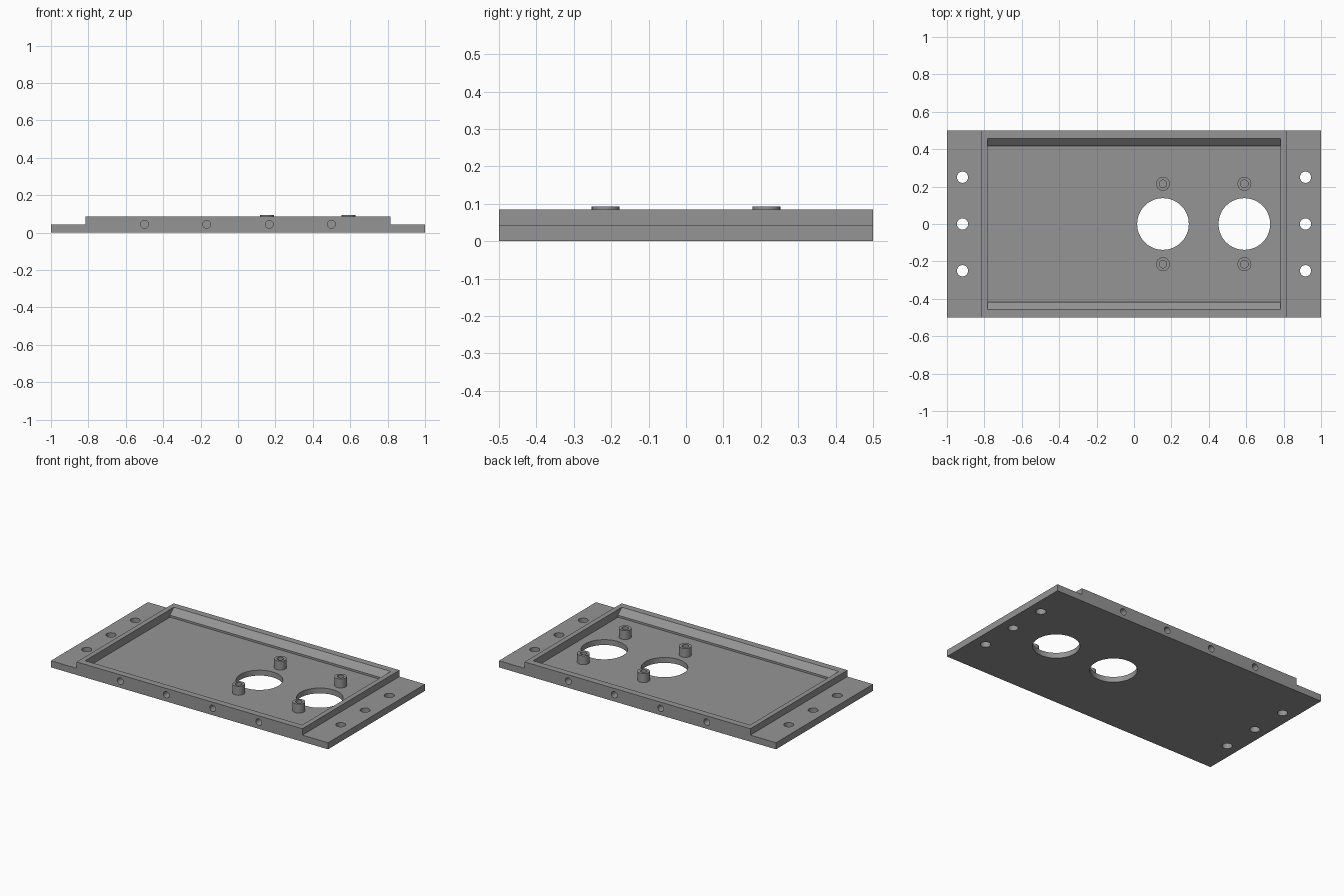
import bpy
import bmesh
import math
from mathutils import Matrix

if "Cube" in bpy.data.objects:
    bpy.data.objects.remove(bpy.data.objects["Cube"])

grey = bpy.data.materials.new("mid grey")
grey.diffuse_color = (0.3, 0.3, 0.3, 1)
grey.use_nodes = True
grey.node_tree.nodes["Principled BSDF"].inputs["Base Color"].default_value = grey.diffuse_color

FLOOR, RIM, FLANGE, BOSS_TOP = 0.035, 0.085, 0.043, 0.093
PORTS = (0.155, 0.59)
BOSS_Y = 0.215


def make_object(name, bm):
    bmesh.ops.recalc_face_normals(bm, faces=bm.faces)
    mesh = bpy.data.meshes.new(name)
    bm.to_mesh(mesh)
    bm.free()
    obj = bpy.data.objects.new(name, mesh)
    bpy.context.collection.objects.link(obj)
    mesh.materials.append(grey)
    return obj


def prism(name, profile, half, axis):
    """Extrude a profile with z up symmetrically along x or y."""
    def place(a, z, t):
        return (a, t, z) if axis == "y" else (t, a, z)
    bm = bmesh.new()
    ends = [[bm.verts.new(place(a, z, t)) for a, z in profile] for t in (-half, half)]
    for ring in ends:
        bm.faces.new(ring)
    n = len(profile)
    for i in range(n):
        j = (i + 1) % n
        bm.faces.new((ends[0][i], ends[0][j], ends[1][j], ends[1][i]))
    return make_object(name, bm)


def drills(name, specs, segments):
    """Cylinders given as (centre, radius, length, axis)."""
    bm = bmesh.new()
    for centre, r, length, axis in specs:
        m = Matrix.Translation(centre)
        if axis == "y":
            m = m @ Matrix.Rotation(math.pi / 2, 4, "X")
        bmesh.ops.create_cone(bm, cap_ends=True, segments=segments, radius1=r,
                              radius2=r, depth=length, matrix=m)
    return make_object(name, bm)


def cut(obj, cutter):
    mod = obj.modifiers.new("cut", "BOOLEAN")
    mod.operation = "DIFFERENCE"
    mod.solver = "EXACT"
    mod.object = cutter
    bpy.context.view_layer.objects.active = obj
    bpy.ops.object.modifier_apply(modifier=mod.name)
    bpy.data.objects.remove(cutter)


def smooth(obj):
    bpy.ops.object.select_all(action="DESELECT")
    obj.select_set(True)
    bpy.context.view_layer.objects.active = obj
    bpy.ops.object.shade_smooth_by_angle(angle=math.radians(30))


# Stepped plate with a low flange at each end
half_profile = [(1.0, 0), (1.0, FLANGE), (0.815, FLANGE), (0.815, RIM)]
plate = prism("tray_plate", half_profile + [(-x, z) for x, z in reversed(half_profile)],
              0.5, "y")

# Recess with sloped front and back walls
half_pocket = [(0.417, FLOOR), (0.417, 0.048), (0.457, RIM), (0.457, 0.15)]
cut(plate, prism("pocket_cutter", half_pocket + [(-y, z) for y, z in reversed(half_pocket)],
                 0.783, "x"))

# Two large round openings
cut(plate, drills("port_cutter", [((x, 0, 0), 0.138, 0.4, "z") for x in PORTS], 64))

# Mounting holes through the flanges
cut(plate, drills("flange_hole_cutter",
                  [((sx * 0.917, y, 0), 0.03, 0.4, "z")
                   for sx in (-1, 1) for y in (-0.25, 0, 0.25)], 32))

# Blind holes in the long edges
cut(plate, drills("edge_hole_cutter",
                  [((x, sy * 0.5, 0.044), 0.021, 0.1, "y")
                   for sy in (-1, 1) for x in (-0.5, -0.167, 0.167, 0.5)], 32))
smooth(plate)

# Hollow standoffs above and below each opening
for i, x in enumerate(PORTS):
    for side, sy in (("front", -1), ("back", 1)):
        bottom = FLOOR - 0.005
        boss = drills(f"standoff_{side}_{i + 1}",
                      [((x, sy * BOSS_Y, (BOSS_TOP + bottom) / 2), 0.037,
                        BOSS_TOP - bottom, "z")], 32)
        cut(boss, drills("bore_cutter",
                         [((x, sy * BOSS_Y, BOSS_TOP), 0.02, 2 * (BOSS_TOP - FLOOR), "z")], 32))
        smooth(boss)
